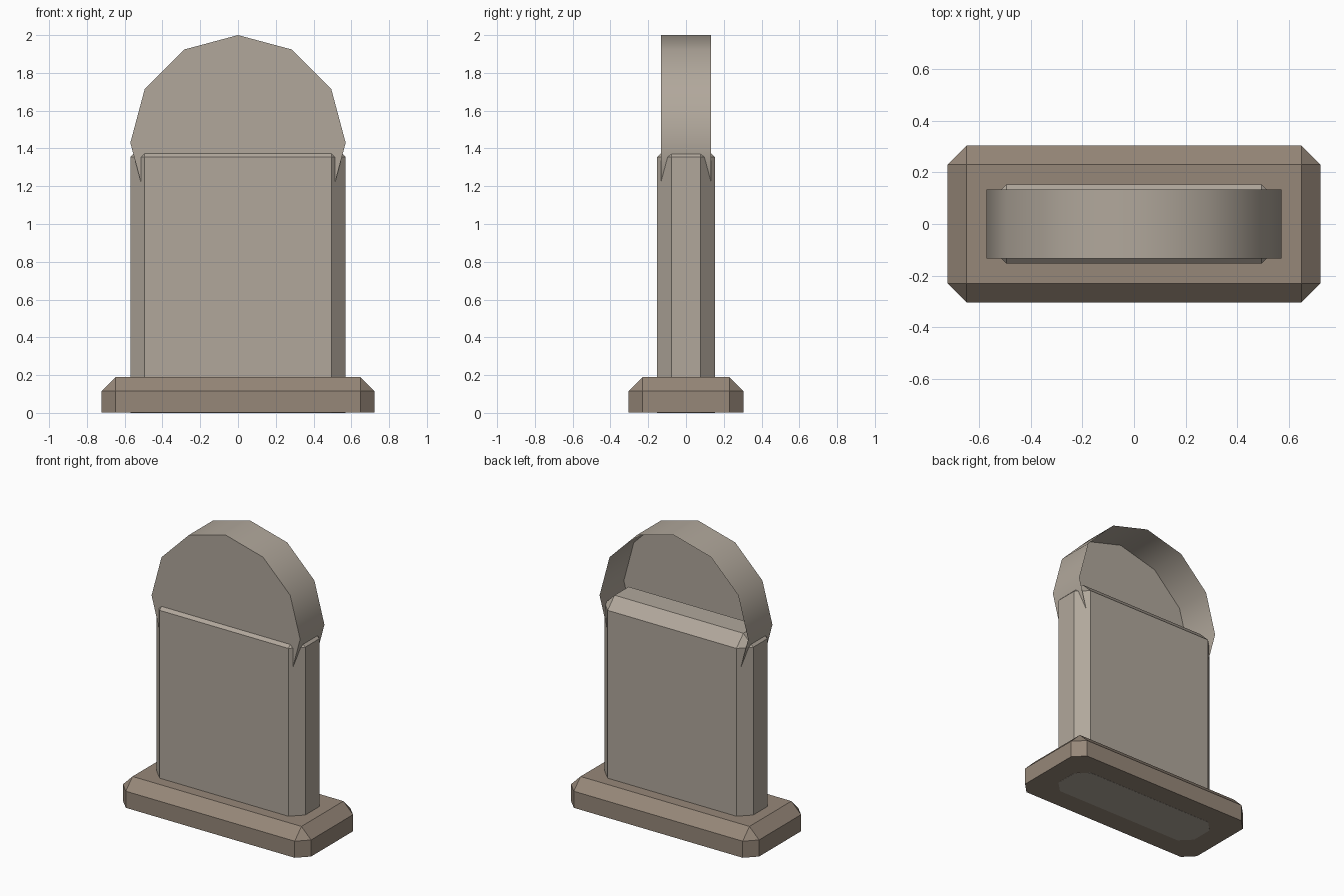
import bpy
import bmesh
import math
from mathutils import Matrix, Vector

default_cube = bpy.data.objects.get("Cube")
if default_cube:
    bpy.data.objects.remove(default_cube, do_unlink=True)


def make_material(name, colour):
    mat = bpy.data.materials.new(name)
    mat.use_nodes = True
    mat.diffuse_color = (*colour, 1)
    mat.node_tree.nodes["Principled BSDF"].inputs["Base Color"].default_value = (*colour, 1)
    return mat


def add_object(name, bm, mat):
    mesh = bpy.data.meshes.new(name)
    bm.to_mesh(mesh)
    bm.free()
    mesh.materials.append(mat)
    obj = bpy.data.objects.new(name, mesh)
    bpy.context.collection.objects.link(obj)
    return obj


def chamfered_block(name, half_x, half_y, bottom, top, chamfer, mat):
    """Box with every edge chamfered except those around the bottom."""
    bm = bmesh.new()
    bmesh.ops.create_cube(bm, size=2)
    bmesh.ops.scale(bm, vec=(half_x, half_y, (top - bottom) / 2), verts=bm.verts)
    bmesh.ops.translate(bm, vec=(0, 0, (top + bottom) / 2), verts=bm.verts)
    middle = (top + bottom) / 2
    edges = [e for e in bm.edges if max(v.co.z for v in e.verts) > middle]
    bmesh.ops.bevel(bm, geom=edges, offset=chamfer, offset_type='OFFSET',
                    segments=1, profile=0.5, affect='EDGES')
    return add_object(name, bm, mat)


light_stone = make_material("light_stone", (0.44, 0.39, 0.33))
dark_stone = make_material("dark_stone", (0.305, 0.243, 0.19))

# Plinth and upright slab
chamfered_block("plinth", 0.722, 0.304, 0.001, 0.19, 0.074, dark_stone)
chamfered_block("slab", 0.57, 0.153, 0, 1.43, 0.076, light_stone)

# Rounded head: a twelve-sided drum, open at the back
bm = bmesh.new()
bmesh.ops.create_cone(bm, cap_ends=True, segments=12, radius1=0.57, radius2=0.57,
                      depth=0.266,
                      matrix=Matrix.Translation((0, 0, 1.43)) @ Matrix.Rotation(math.pi / 2, 4, 'X'))
bm.normal_update()
back = [f for f in bm.faces if f.normal.dot(Vector((0, 1, 0))) > 0.9]
bmesh.ops.delete(bm, geom=back, context='FACES')
head = add_object("rounded_head", bm, light_stone)

# Smooth the curved rim, keep the front edge sharp
bpy.ops.object.select_all(action='DESELECT')
head.select_set(True)
bpy.context.view_layer.objects.active = head
bpy.ops.object.shade_smooth_by_angle(angle=math.radians(40))
